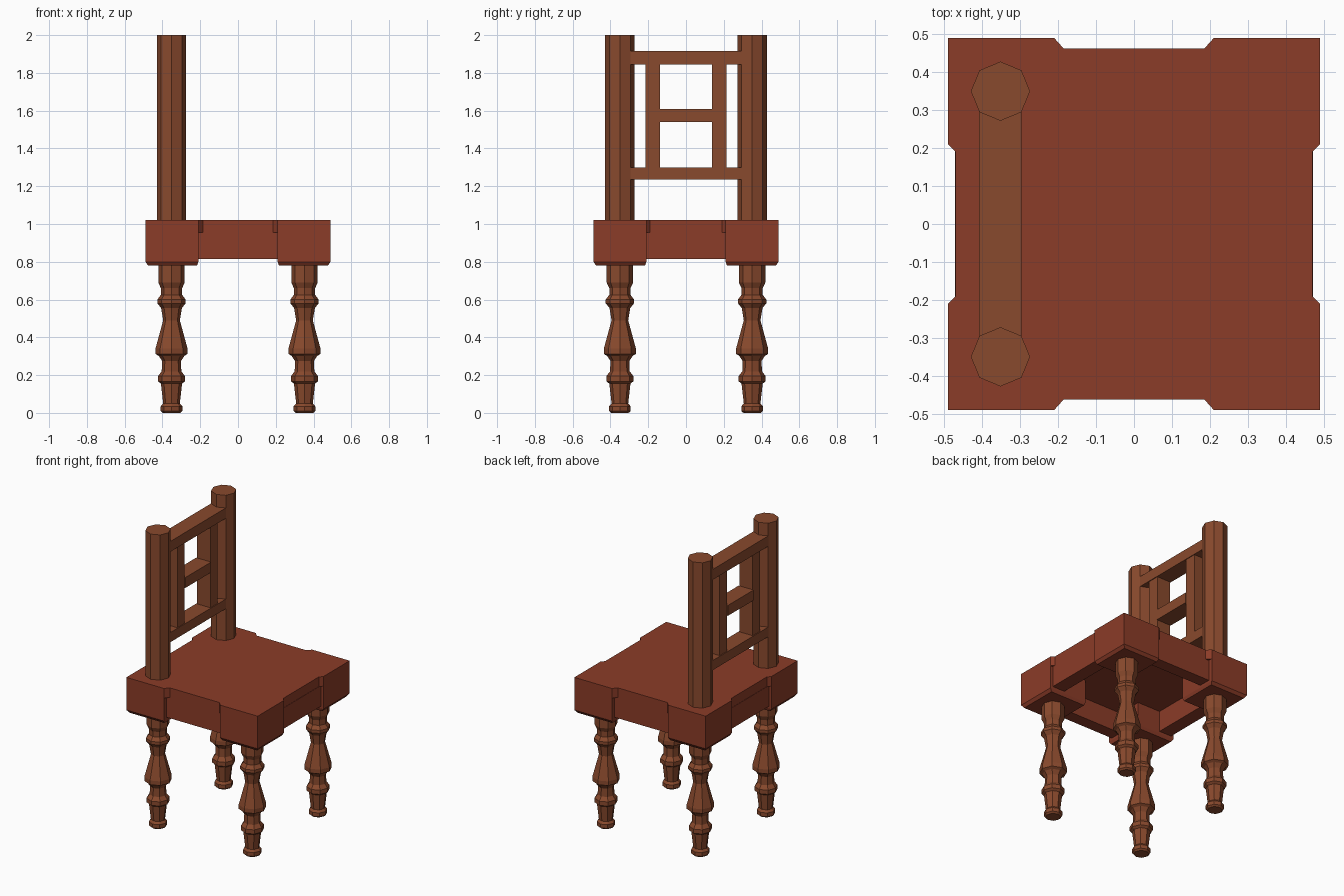
import bpy, bmesh, math

if "Cube" in bpy.data.objects:
    bpy.data.objects.remove(bpy.data.objects["Cube"])


def material(name, color):
    m = bpy.data.materials.new(name)
    m.diffuse_color = (*color, 1)
    m.use_nodes = True
    m.node_tree.nodes["Principled BSDF"].inputs["Base Color"].default_value = m.diffuse_color
    return m


SEAT = material("red_wood", (0.26, 0.045, 0.021))
WOOD = material("brown_wood", (0.25, 0.067, 0.026))


def loft(name, rings, mat):
    """Skin a stack of equal-length point rings and cap both ends."""
    bm = bmesh.new()
    loops = [[bm.verts.new(p) for p in ring] for ring in rings]
    n = len(loops[0])
    for a, b in zip(loops, loops[1:]):
        for i in range(n):
            j = (i + 1) % n
            bm.faces.new((a[i], a[j], b[j], b[i]))
    bm.faces.new(loops[0][::-1])
    bm.faces.new(loops[-1])
    bmesh.ops.recalc_face_normals(bm, faces=bm.faces)
    me = bpy.data.meshes.new(name)
    bm.to_mesh(me)
    bm.free()
    me.materials.append(mat)
    ob = bpy.data.objects.new(name, me)
    bpy.context.collection.objects.link(ob)
    return ob


def rect(x0, x1, y0, y1, z):
    return [(x0, y0, z), (x1, y0, z), (x1, y1, z), (x0, y1, z)]


def box(name, x, y, z, mat):
    return loft(name, [rect(*x, *y, z[0]), rect(*x, *y, z[1])], mat)


def turned(name, cx, cy, profile, mat):
    """Eight-sided turned part from (radius, z) pairs."""
    rings = [[(cx + r * math.cos(k * math.pi / 4), cy + r * math.sin(k * math.pi / 4), z)
              for k in range(8)] for r, z in profile]
    return loft(name, rings, mat)


# Seat slab with notched sides
quarter = [(0.47, 0.19), (0.49, 0.21), (0.49, 0.49), (0.21, 0.49), (0.185, 0.462)]
outline = (quarter + [(-x, y) for x, y in quarter[::-1]]
           + [(-x, -y) for x, y in quarter] + [(x, -y) for x, y in quarter[::-1]])
loft("seat", [[(x, y, z) for x, y in outline] for z in (0.955, 1.02)], SEAT)

# Aprons between the corner blocks
for s, front, side in ((-1, "front", "left"), (1, "back", "right")):
    box(front + "_apron", (-0.21, 0.21), sorted((s * 0.38, s * 0.462)), (0.815, 0.955), SEAT)
    box(side + "_apron", sorted((s * 0.38, s * 0.472)), (-0.21, 0.21), (0.815, 0.955), SEAT)

# Corner blocks with a bevelled foot, and turned legs
leg_profile = [(0.046, 0), (0.057, 0.01), (0.057, 0.035), (0.044, 0.05), (0.056, 0.155),
               (0.071, 0.167), (0.071, 0.195), (0.052, 0.22), (0.05, 0.275), (0.068, 0.302),
               (0.085, 0.312), (0.085, 0.34), (0.044, 0.49), (0.055, 0.555), (0.075, 0.58),
               (0.075, 0.6), (0.056, 0.625), (0.056, 0.66), (0.07, 0.69), (0.07, 0.79)]
for sx, side in ((-1, "left"), (1, "right")):
    for sy, end in ((-1, "front"), (1, "back")):
        rings = []
        for inset, z in ((0.014, 0.78), (0, 0.80), (0, 0.955)):
            xs = sorted((sx * (0.21 + inset / 2), sx * (0.49 - inset)))
            ys = sorted((sy * (0.21 + inset / 2), sy * (0.49 - inset)))
            rings.append(rect(*xs, *ys, z))
        loft(f"{end}_{side}_corner_block", rings, SEAT)
        turned(f"{end}_{side}_leg", sx * 0.352, sy * 0.35, leg_profile, WOOD)

# Backrest posts and stiles, along the left edge of the seat
for s, end in ((-1, "front"), (1, "back")):
    turned(end + "_backrest_post", -0.352, s * 0.35, [(0.078, 1.01), (0.078, 2.0)], WOOD)
    box(end + "_backrest_stile", (-0.402, -0.302), sorted((s * 0.137, s * 0.215)),
        (1.30, 1.845), WOOD)

# Backrest rails
for name, half, z in (("lower", 0.3, (1.235, 1.30)), ("middle", 0.137, (1.54, 1.61)),
                      ("upper", 0.3, (1.845, 1.915))):
    box(name + "_backrest_rail", (-0.408, -0.297), (-half, half), z, WOOD)
